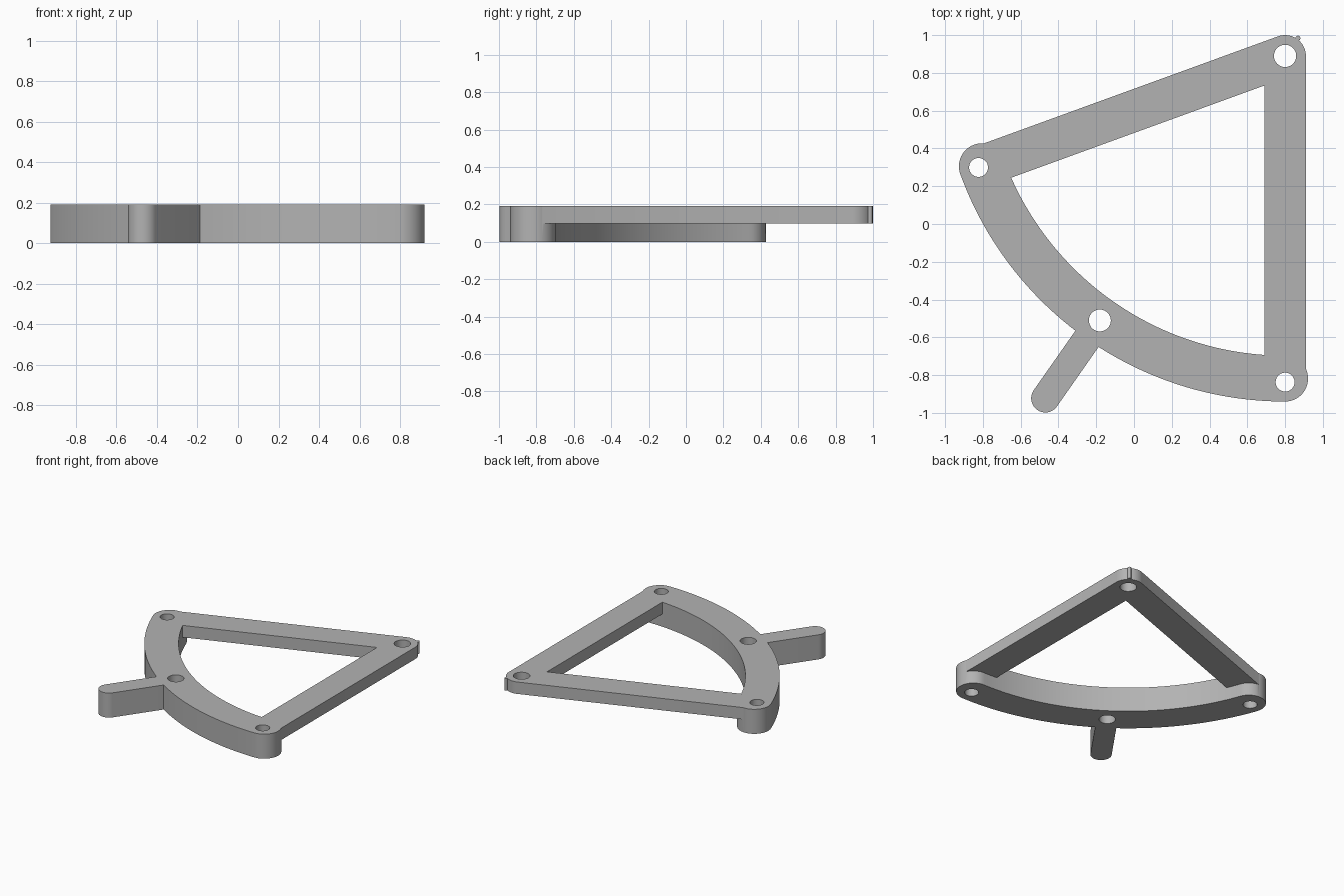
import bpy, bmesh
from math import cos, sin, radians, pi
from mathutils import Vector

cube = bpy.data.objects.get("Cube")
if cube:
    bpy.data.objects.remove(cube, do_unlink=True)

PIVOT = Vector((0.80, 0.89))
TOP, STEP = 0.192, 0.099           # full height, underside of the thin bars
R_IN, R_OUT = 1.587, 1.83          # rim radii about the pivot
R_MID = (R_IN + R_OUT) / 2
START, MIDDLE, END = 200, 235, 270  # rim angles in degrees

grey = bpy.data.materials.new("plain_grey")
grey.use_nodes = True
grey.diffuse_color = (0.45, 0.45, 0.45, 1)
grey.node_tree.nodes["Principled BSDF"].inputs["Base Color"].default_value = grey.diffuse_color


def polar(radius, angle, centre=PIVOT):
    a = radians(angle)
    return centre + radius * Vector((cos(a), sin(a)))


def arc(centre, radius, a0, a1, steps):
    return [polar(radius, a0 + (a1 - a0) * i / steps, centre) for i in range(steps + 1)]


def prism(name, outline, z0, z1):
    """Extrude a counter-clockwise outline from z0 to z1."""
    bm = bmesh.new()
    face = bm.faces.new([bm.verts.new((p.x, p.y, z0)) for p in outline])
    new = bmesh.ops.extrude_face_region(bm, geom=[face])["geom"]
    bmesh.ops.translate(bm, vec=(0, 0, z1 - z0),
                        verts=[v for v in new if isinstance(v, bmesh.types.BMVert)])
    bmesh.ops.recalc_face_normals(bm, faces=bm.faces)
    mesh = bpy.data.meshes.new(name)
    bm.to_mesh(mesh)
    bm.free()
    mesh.materials.append(grey)
    obj = bpy.data.objects.new(name, mesh)
    bpy.context.collection.objects.link(obj)
    return obj


def bar(name, r0, r1, angle, width, z0, z1):
    """Round-ended bar running radially out from the pivot."""
    outline = (arc(polar(r1, angle), width, angle - 90, angle + 90, 24)
               + arc(polar(r0, angle), width, angle + 90, angle + 270, 24))
    return prism(name, outline, z0, z1)


def disc(name, centre, radius, z0, z1, steps=48):
    return prism(name, arc(centre, radius, 0, 360, steps)[:-1], z0, z1)


def combine(target, tool, operation):
    mod = target.modifiers.new(operation.lower(), 'BOOLEAN')
    mod.operation, mod.object, mod.solver = operation, tool, 'EXACT'
    bpy.context.view_layer.objects.active = target
    bpy.ops.object.modifier_apply(modifier=mod.name)
    bpy.data.objects.remove(tool, do_unlink=True)


# Thick curved rim with rounded ends
half = (R_OUT - R_IN) / 2
rim = (arc(PIVOT, R_OUT, START, END, 64)
       + arc(polar(R_MID, END), half, END, END + 180, 24)[1:]
       + arc(PIVOT, R_IN, END, START, 64)[1:]
       + arc(polar(R_MID, START), half, START - 180, START, 24)[1:-1])
frame = prism("sector_frame", rim, 0, TOP)

# Thin straight bars, handle and the small nub at the pivot
for tool in (bar("side_bar", 0, R_MID, END, 0.11, STEP, TOP),
             bar("back_bar", 0, R_MID, START, 0.11, STEP, TOP),
             bar("handle", R_MID, 2.213, MIDDLE, 0.075, 0, TOP),
             disc("nub", Vector((0.868, 0.984)), 0.013, STEP, TOP, 16)):
    combine(frame, tool, 'UNION')

# Through holes
for centre, radius in ((PIVOT, 0.059), (polar(1.71, MIDDLE), 0.058),
                       (polar(1.727, START), 0.05), (polar(1.727, END), 0.05)):
    combine(frame, disc("hole", centre, radius, -0.1, TOP + 0.1), 'DIFFERENCE')

# Smooth curved walls, crisp edges
bpy.ops.object.select_all(action='DESELECT')
frame.select_set(True)
bpy.context.view_layer.objects.active = frame
bpy.ops.object.shade_smooth_by_angle(angle=pi / 6)
